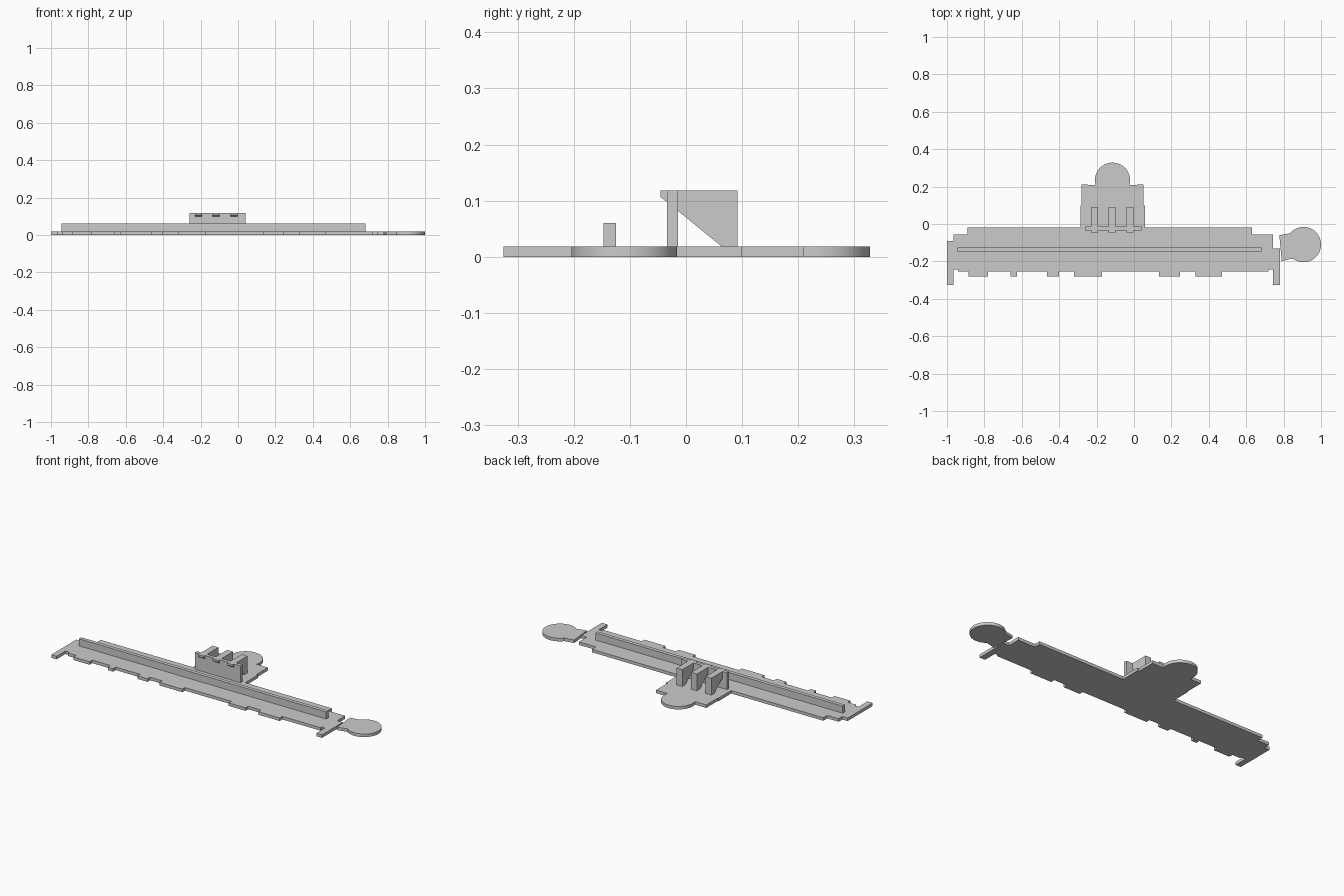
import bpy, bmesh, math
from mathutils import Vector

cube = bpy.data.objects.get("Cube")
if cube:
    bpy.data.objects.remove(cube, do_unlink=True)

grey = bpy.data.materials.new("light grey")
grey.use_nodes = True
colour = (0.6, 0.6, 0.6, 1)
grey.diffuse_color = colour
grey.node_tree.nodes["Principled BSDF"].inputs["Base Color"].default_value = colour

THICK = 0.018


def prism(name, points, offset):
    """Extrude a closed outline along the offset vector."""
    bm = bmesh.new()
    face = bm.faces.new([bm.verts.new(p) for p in points])
    new = bmesh.ops.extrude_face_region(bm, geom=[face])["geom"]
    bmesh.ops.translate(bm, vec=Vector(offset),
                        verts=[v for v in new if isinstance(v, bmesh.types.BMVert)])
    bmesh.ops.recalc_face_normals(bm, faces=bm.faces)
    mesh = bpy.data.meshes.new(name)
    bm.to_mesh(mesh)
    bm.free()
    mesh.materials.append(grey)
    obj = bpy.data.objects.new(name, mesh)
    bpy.context.collection.objects.link(obj)
    return obj


def plate(name, outline):
    obj = prism(name, [(x, y, 0) for x, y in outline], (0, 0, THICK))
    bpy.ops.object.select_all(action="DESELECT")
    bpy.context.view_layer.objects.active = obj
    obj.select_set(True)
    bpy.ops.object.shade_smooth_by_angle(angle=math.radians(30))


def block(name, x0, x1, y0, y1, z1):
    corners = [(x0, y0), (x1, y0), (x1, y1), (x0, y1)]
    prism(name, [(x, y, THICK) for x, y in corners], (0, 0, z1 - THICK))


def arc(cx, cy, r, start, end, n=48):
    angles = [math.radians(start + (end - start) * i / n) for i in range(n + 1)]
    return [(cx + r * math.cos(a), cy + r * math.sin(a)) for a in angles]


# Base plate: front edge with bays and end wings, then the rear hall and apse
front, bay = -0.255, -0.28
outline = [(-1, -0.325), (-0.965, -0.325), (-0.965, -0.243), (-0.94, -0.243), (-0.94, front)]
for x0, x1 in [(-0.885, -0.78), (-0.66, -0.625), (-0.465, -0.4),
               (-0.32, -0.17), (0.135, 0.245), (0.33, 0.47)]:
    outline += [(x0, front), (x0, bay), (x1, bay), (x1, front)]
outline += [(0.72, front), (0.72, -0.243), (0.743, -0.243), (0.743, -0.325),
            (0.78, -0.325), (0.78, -0.13), (0.743, -0.13), (0.743, -0.055),
            (0.63, -0.055), (0.63, -0.018), (0.06, -0.018), (0.06, 0.1),
            (0.05, 0.1), (0.05, 0.21)]
outline += arc(-0.115, 0.234, 0.094, -15, 195)
outline += [(-0.28, 0.21), (-0.28, 0.1), (-0.285, 0.1), (-0.285, -0.018),
            (-0.89, -0.018), (-0.89, -0.055), (-0.965, -0.055),
            (-0.965, -0.09), (-1, -0.09)]
plate("base_plate", outline)

# Round end plate with its short neck
plate("round_end_plate", [(0.777, -0.06), (0.79, -0.198)]
      + arc(0.906, -0.11, 0.094, -128, 140))

# Long low wall and upright panel
block("long_wall", -0.943, 0.683, -0.147, -0.125, 0.06)
block("upright_panel", -0.26, 0.04, -0.034, -0.014, 0.118)

# Three sloped buttresses that poke through the panel
profile = [(-0.045, 0.118), (0.092, 0.118), (0.092, THICK),
           (0.064, THICK), (-0.034, 0.098), (-0.045, 0.106)]
for i, x in enumerate((-0.231, -0.136, -0.04)):
    prism(f"buttress_{i + 1}", [(x, y, z) for y, z in profile], (0.038, 0, 0))
